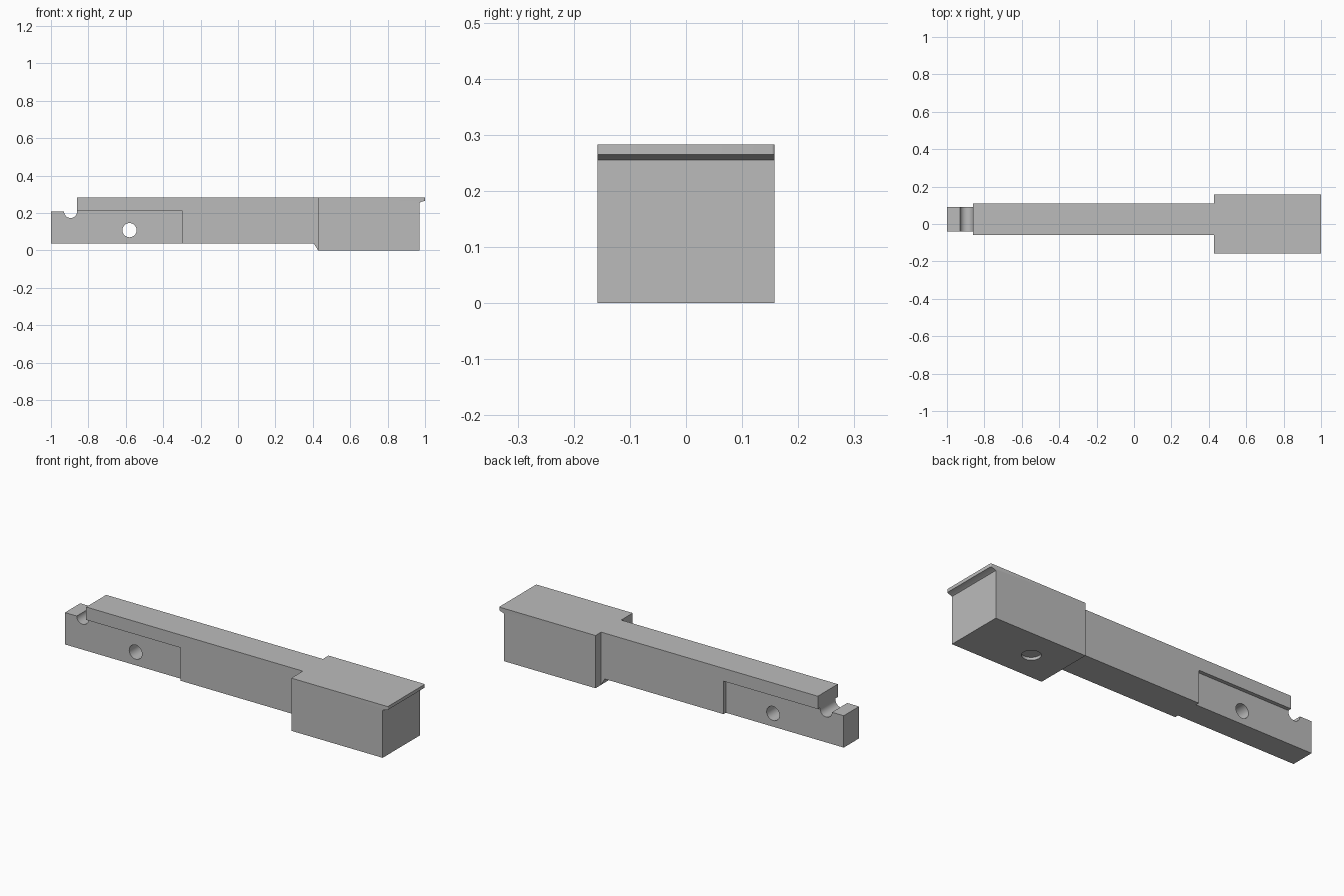
import bpy, bmesh
from math import cos, sin, pi, radians

cube = bpy.data.objects.get("Cube")
if cube:
    bpy.data.objects.remove(cube, do_unlink=True)

steel = bpy.data.materials.new("grey_steel")
steel.use_nodes = True
GREY = (0.5, 0.5, 0.5, 1)
steel.diffuse_color = GREY
steel.node_tree.nodes["Principled BSDF"].inputs["Base Color"].default_value = GREY

TOP, UNDER = 0.283, 0.037      # top face and underside of the bar
STEP, TONGUE_TOP = 0.214, 0.208
BAR_END, TONGUE_ROOT = -0.86, -0.30
HEAD_START, HEAD_END, HALF = 0.427, 0.97, 0.158


def prism(name, profile, y0, y1):
    """Extrude an x-z profile along y."""
    bm = bmesh.new()
    face = bm.faces.new([bm.verts.new((x, y0, z)) for x, z in profile])
    out = bmesh.ops.extrude_face_region(bm, geom=[face])
    verts = [v for v in out["geom"] if isinstance(v, bmesh.types.BMVert)]
    bmesh.ops.translate(bm, verts=verts, vec=(0, y1 - y0, 0))
    bmesh.ops.recalc_face_normals(bm, faces=bm.faces)
    mesh = bpy.data.meshes.new(name)
    bm.to_mesh(mesh)
    bm.free()
    mesh.materials.append(steel)
    obj = bpy.data.objects.new(name, mesh)
    bpy.context.collection.objects.link(obj)
    return obj


def combine(obj, other, operation):
    """Apply a boolean and discard the second object."""
    bpy.context.view_layer.objects.active = obj
    mod = obj.modifiers.new("boolean", "BOOLEAN")
    mod.operation, mod.object, mod.solver = operation, other, "EXACT"
    bpy.ops.object.modifier_apply(modifier=mod.name)
    bpy.data.objects.remove(other, do_unlink=True)


def drill(obj, radius, depth, location, rotation=(0, 0, 0)):
    bpy.ops.mesh.primitive_cylinder_add(vertices=48, radius=radius, depth=depth,
                                        location=location, rotation=rotation)
    cutter = bpy.context.object
    cutter.hide_render = True
    cutter.data.materials.append(steel)
    combine(obj, cutter, "DIFFERENCE")


# Wide head with an overhanging lip at the end
body = prism("slide_bar", [(HEAD_START, 0), (HEAD_END, 0), (HEAD_END, 0.255),
                           (0.978, 0.259), (1, 0.265), (1, TOP),
                           (HEAD_START, TOP)], -HALF, HALF)
bm = bmesh.new()
bm.from_mesh(body.data)
corners = [e for e in bm.edges if all(v.co.x > 0.99 for v in e.verts)
           and abs(e.verts[0].co.y - e.verts[1].co.y) < 0.01]
bmesh.ops.bevel(bm, geom=corners, offset=0.005, segments=4, profile=0.5, affect="EDGES")
bm.to_mesh(body.data)
bm.free()

# Long bar, chamfered down to the head and undercut above the tongue
bar = prism("bar", [(BAR_END, TOP), (BAR_END, STEP), (TONGUE_ROOT, STEP),
                    (TONGUE_ROOT, UNDER), (0.405, UNDER), (HEAD_START, 0.002),
                    (0.5, 0.002), (0.5, TOP)], -0.06, 0.11)
combine(body, bar, "UNION")

# Narrow tongue with a round notch beside the bar end
R = 0.035
notch = [(BAR_END - R + R * cos(a), TONGUE_TOP - R * sin(a))
         for a in [pi * i / 20 for i in range(21)]]
tongue = prism("tongue", [(-1, UNDER), (-0.2, UNDER), (-0.2, 0.24), (BAR_END, 0.24)]
               + notch + [(-1, TONGUE_TOP)], -0.04, 0.09)
combine(body, tongue, "UNION")

# Cross pin hole through the tongue and a shallow socket under the head
drill(body, 0.038, 1, (-0.58, 0, 0.108), (pi / 2, 0, 0))
drill(body, 0.046, 0.03, (0.622, 0, 0))

bpy.ops.object.select_all(action="DESELECT")
body.select_set(True)
bpy.context.view_layer.objects.active = body
bpy.ops.object.shade_smooth_by_angle(angle=radians(30))
